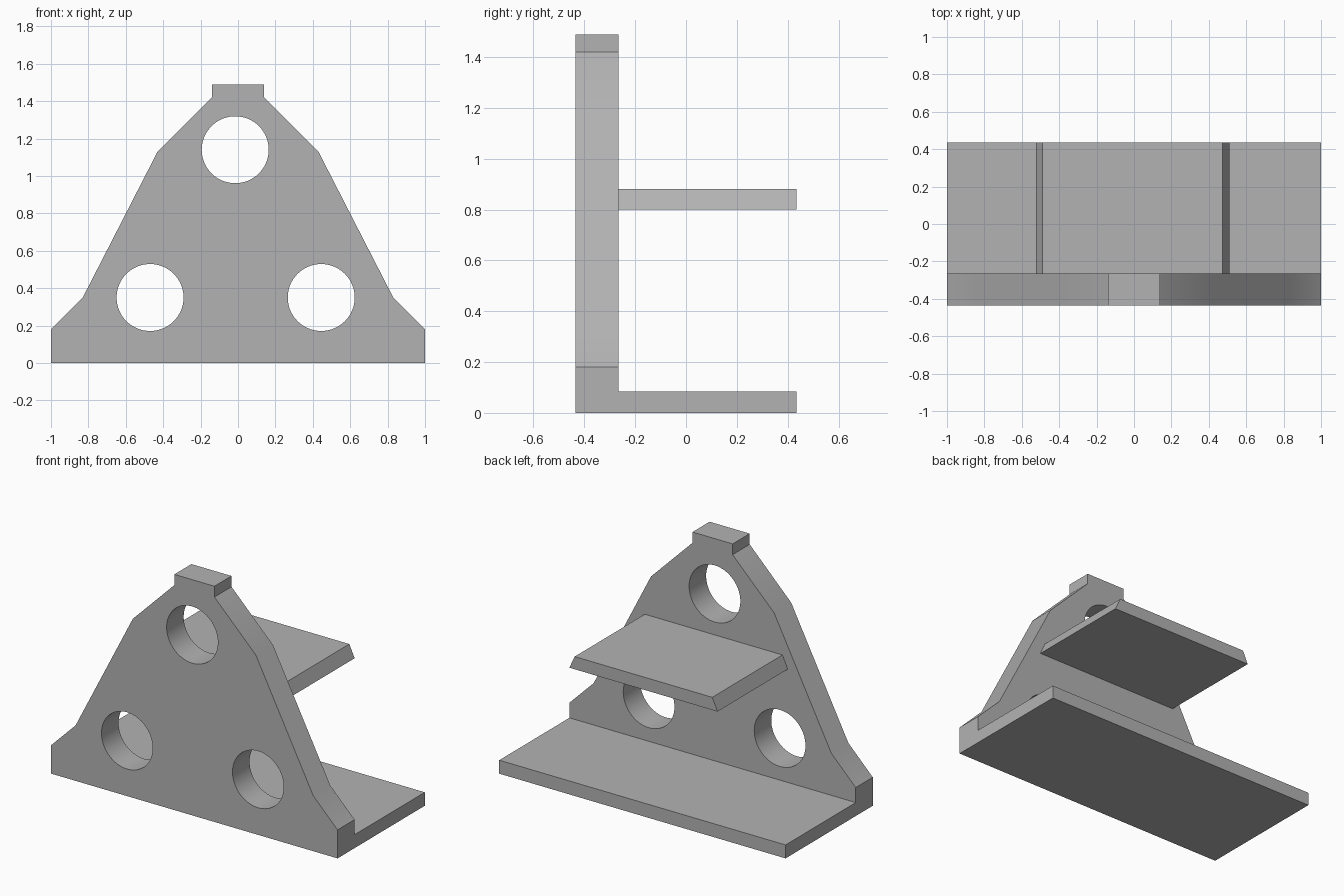
import bpy
import bmesh
import math
from mathutils import Vector

cube = bpy.data.objects.get("Cube")
if cube:
    bpy.data.objects.remove(cube, do_unlink=True)

grey = bpy.data.materials.new("plain grey")
grey.use_nodes = True
colour = (0.45, 0.45, 0.45, 1)
grey.diffuse_color = colour
grey.node_tree.nodes["Principled BSDF"].inputs["Base Color"].default_value = colour

FRONT, PLATE_BACK, BACK = -0.435, -0.265, 0.435


def extrude_profile(name, profile, y0, y1):
    """Solid made by sweeping an x-z outline from y0 to y1."""
    bm = bmesh.new()
    face = bm.faces.new([bm.verts.new((x, y0, z)) for x, z in profile])
    swept = bmesh.ops.extrude_face_region(bm, geom=[face])["geom"]
    verts = [v for v in swept if isinstance(v, bmesh.types.BMVert)]
    bmesh.ops.translate(bm, verts=verts, vec=Vector((0, y1 - y0, 0)))
    bmesh.ops.recalc_face_normals(bm, faces=bm.faces)
    mesh = bpy.data.meshes.new(name)
    bm.to_mesh(mesh)
    bm.free()
    mesh.materials.append(grey)
    obj = bpy.data.objects.new(name, mesh)
    bpy.context.collection.objects.link(obj)
    return obj


def circle(cx, cz, radius, count=64):
    steps = [2 * math.pi * i / count for i in range(count)]
    return [(cx + radius * math.cos(a), cz + radius * math.sin(a)) for a in steps]


def activate(obj):
    bpy.ops.object.select_all(action="DESELECT")
    obj.select_set(True)
    bpy.context.view_layer.objects.active = obj


# Upright plate: one mirrored half outline
half = [(1, 0), (1, 0.18), (0.83, 0.35), (0.43, 1.13), (0.14, 1.42), (0.14, 1.488)]
outline = half + [(-x, z) for x, z in reversed(half)]
plate = extrude_profile("upright_plate", outline, FRONT, PLATE_BACK)

# Three round holes through the plate
for cx, cz in [(-0.015, 1.14), (-0.47, 0.35), (0.445, 0.35)]:
    cutter = extrude_profile("hole_cutter", circle(cx, cz, 0.179), FRONT - 0.1, PLATE_BACK + 0.1)
    cutter.hide_render = True
    cut = plate.modifiers.new("hole", "BOOLEAN")
    cut.operation = "DIFFERENCE"
    cut.solver = "EXACT"
    cut.object = cutter
    activate(plate)
    bpy.ops.object.modifier_apply(modifier=cut.name)
    bpy.data.objects.remove(cutter, do_unlink=True)
activate(plate)
bpy.ops.object.shade_smooth_by_angle(angle=math.radians(30))

# Base slab and the shelf with slanted ends
extrude_profile("base_slab", [(-1, 0), (1, 0), (1, 0.085), (-1, 0.085)], PLATE_BACK, BACK)
shelf = [(-0.525, 0.8), (0.51, 0.8), (0.473, 0.88), (-0.488, 0.88)]
extrude_profile("shelf", shelf, PLATE_BACK, BACK)
